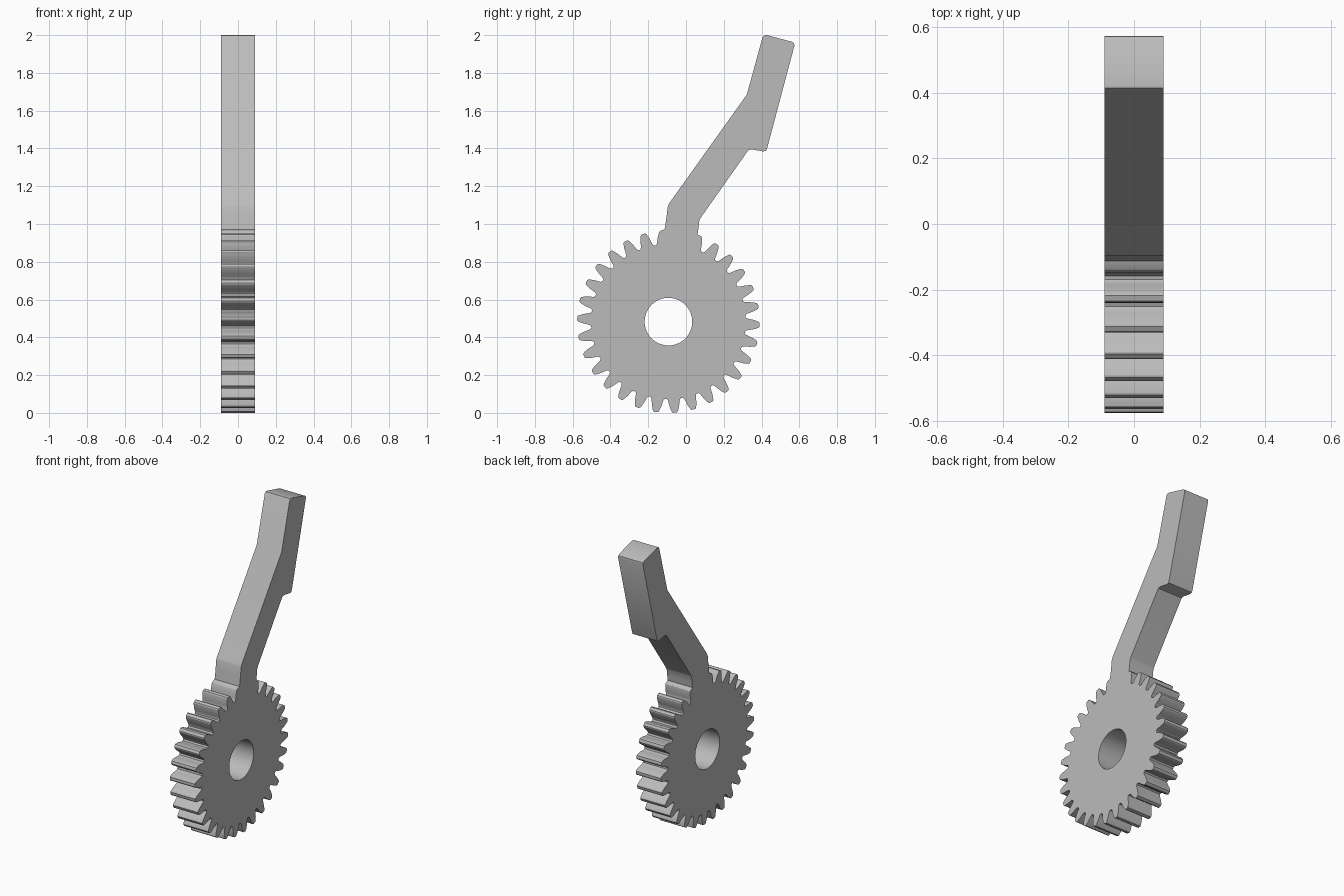
import bpy, bmesh
from math import sin, cos, pi, radians

if "Cube" in bpy.data.objects:
    bpy.data.objects.remove(bpy.data.objects["Cube"])

CY, CZ = -0.093, 0.483          # gear centre in the y-z plane
HALF = 0.09                     # half thickness along x
TEETH = 30
STEP = 360 / TEETH

# half tooth, root to tip: (radius, sideways half width)
FLANK = [(0.408, 0.037), (0.416, 0.0315), (0.432, 0.0285), (0.452, 0.0245),
         (0.470, 0.0185), (0.479, 0.0145), (0.483, 0.009)]


def tooth(angle, part="full"):
    """Points of one tooth, anticlockwise; part keeps only one flank."""
    a = radians(angle)
    up = [(r, -w) for r, w in FLANK]
    down = [(r, w) for r, w in reversed(FLANK)]
    pts = {"full": up + down, "up": up, "down": down}[part]
    return [(CY + r * cos(a) - w * sin(a), CZ + r * sin(a) + w * cos(a)) for r, w in pts]


# lever outline, from its right foot up over the handle and down to its left foot
LEVER = [(0.061, 0.945), (0.066, 0.98), (0.071, 1.02), (0.08, 1.036),
         (0.322, 1.379), (0.331, 1.391), (0.346, 1.395), (0.410, 1.384), (0.424, 1.388), (0.430, 1.402),
         (0.574, 1.944), (0.572, 1.957), (0.560, 1.965),
         (0.428, 2.0), (0.414, 1.999), (0.405, 1.988),
         (0.322, 1.685), (-0.090, 1.108), (-0.097, 1.09), (-0.104, 1.03), (-0.113, 0.972)]

# gear outline: the lever replaces the teeth at the top
outline = tooth(94, "down")
for k in range(1, TEETH - 2):
    outline += tooth(94 + k * STEP)
outline += tooth(70, "up") + LEVER

# round shaft hole
bore = [(CY + 0.126 * cos(2 * pi * i / 64), CZ + 0.126 * sin(2 * pi * i / 64)) for i in range(64)]

# flat filled curve, thickened along x
curve = bpy.data.curves.new("gear_lever", 'CURVE')
curve.dimensions = '2D'
curve.fill_mode = 'BOTH'
curve.extrude = HALF
for pts in (outline, bore):
    s = curve.splines.new('POLY')
    s.points.add(len(pts) - 1)
    for p, (y, z) in zip(s.points, pts):
        p.co = (y, z, 0, 1)
    s.use_cyclic_u = True
obj = bpy.data.objects.new("gear_lever", curve)
bpy.context.collection.objects.link(obj)
obj.rotation_euler = (pi / 2, 0, pi / 2)
bpy.context.view_layer.objects.active = obj
obj.select_set(True)
bpy.ops.object.convert(target='MESH')
obj = bpy.context.object
bpy.ops.object.transform_apply(location=False, rotation=True, scale=False)

# weld caps to walls
bm = bmesh.new()
bm.from_mesh(obj.data)
bmesh.ops.remove_doubles(bm, verts=bm.verts, dist=0.0005)
bmesh.ops.recalc_face_normals(bm, faces=bm.faces)
bm.to_mesh(obj.data)
bm.free()

# single grey metal colour
mat = bpy.data.materials.new("grey_metal")
mat.diffuse_color = (0.5, 0.5, 0.5, 1)
mat.use_nodes = True
mat.node_tree.nodes["Principled BSDF"].inputs["Base Color"].default_value = mat.diffuse_color
obj.data.materials.clear()
obj.data.materials.append(mat)
bpy.ops.object.shade_smooth_by_angle(angle=radians(30))
